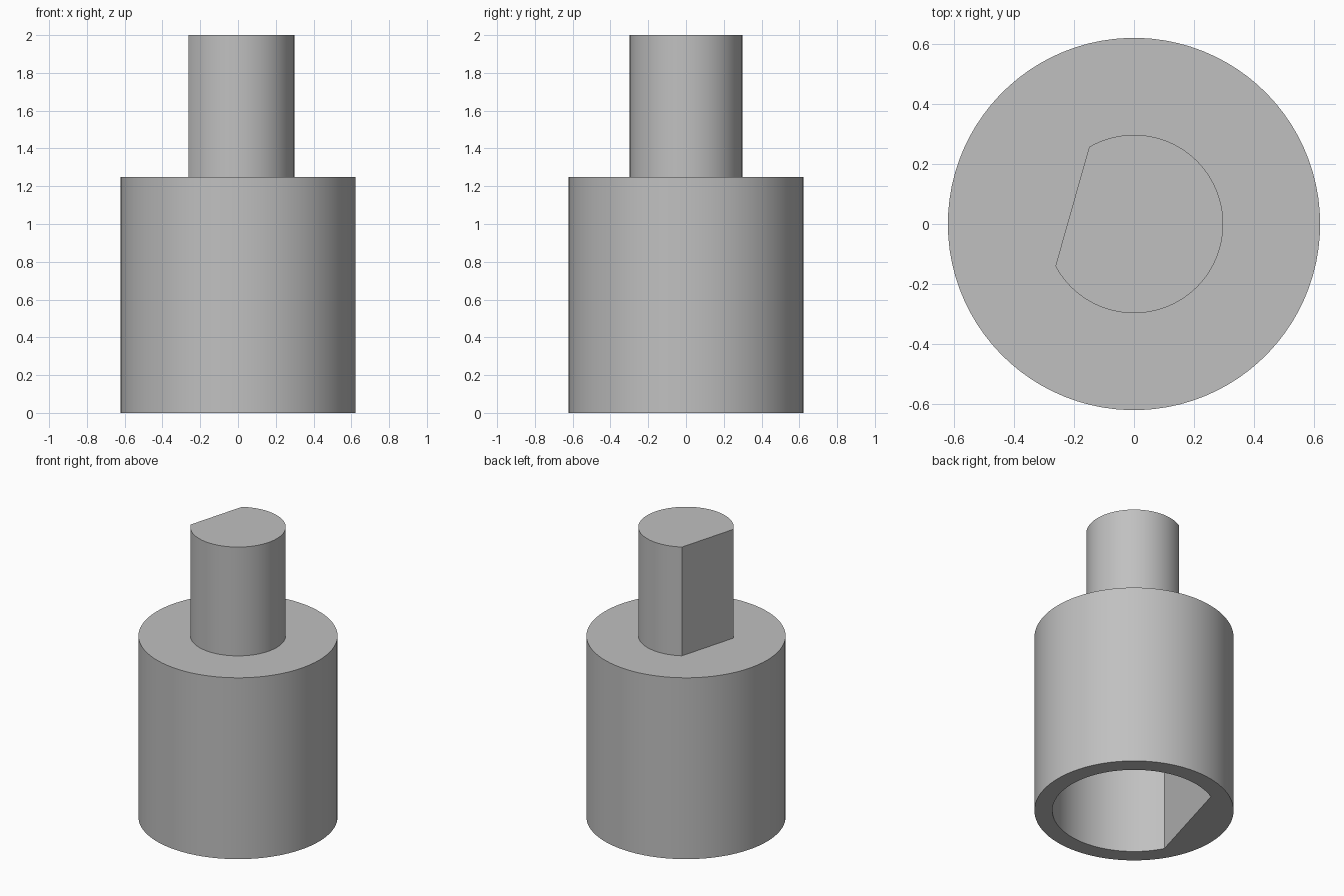
import bpy, bmesh, math

if "Cube" in bpy.data.objects:
    bpy.data.objects.remove(bpy.data.objects["Cube"], do_unlink=True)

SIDES = 90
FLAT_DIR = math.radians(164.2)   # direction the keyed flats face
FLAT_HALF = math.radians(44)     # half the arc each flat cuts away

grey = bpy.data.materials.new("plain_grey")
grey.use_nodes = True
colour = (0.53, 0.53, 0.53, 1)
grey.diffuse_color = colour
grey.node_tree.nodes["Principled BSDF"].inputs["Base Color"].default_value = colour


def ring(bm, radius, z, keyed):
    """Round loop, or a D-shaped loop when keyed."""
    verts = []
    for i in range(SIDES):
        a = i * math.tau / SIDES
        off = min(a, math.tau - a)
        r = radius
        if keyed and off < FLAT_HALF:
            r = radius * math.cos(FLAT_HALF) / math.cos(off)
        t = a + FLAT_DIR
        verts.append(bm.verts.new((r * math.cos(t), r * math.sin(t), z)))
    return verts


def loft(name, sections, cap_first=False, cap_last=False):
    """Skin a run of (radius, height, keyed) sections."""
    bm = bmesh.new()
    rings = [ring(bm, *s) for s in sections]
    for low, high in zip(rings, rings[1:]):
        for i in range(SIDES):
            j = (i + 1) % SIDES
            bm.faces.new((low[i], low[j], high[j], high[i]))
    if cap_first:
        bm.faces.new(rings[0][::-1])
    if cap_last:
        bm.faces.new(rings[-1])
    mesh = bpy.data.meshes.new(name)
    bm.to_mesh(mesh)
    bm.free()
    mesh.materials.append(grey)
    obj = bpy.data.objects.new(name, mesh)
    bpy.context.collection.objects.link(obj)
    bpy.ops.object.select_all(action='DESELECT')
    obj.select_set(True)
    bpy.context.view_layer.objects.active = obj
    bpy.ops.object.shade_smooth_by_angle(angle=math.radians(30))
    return obj


# Body: keyed blind socket, bottom rim, outer wall, shoulder up to the shaft
loft("socket_body", [
    (0.51, 1.0, True),
    (0.51, 0.0, True),
    (0.622, 0.0, False),
    (0.622, 1.25, False),
    (0.298, 1.25, True),
], cap_first=True)

# Shaft with one flat side
loft("keyed_shaft", [
    (0.298, 1.25, True),
    (0.298, 2.0, True),
], cap_last=True)
